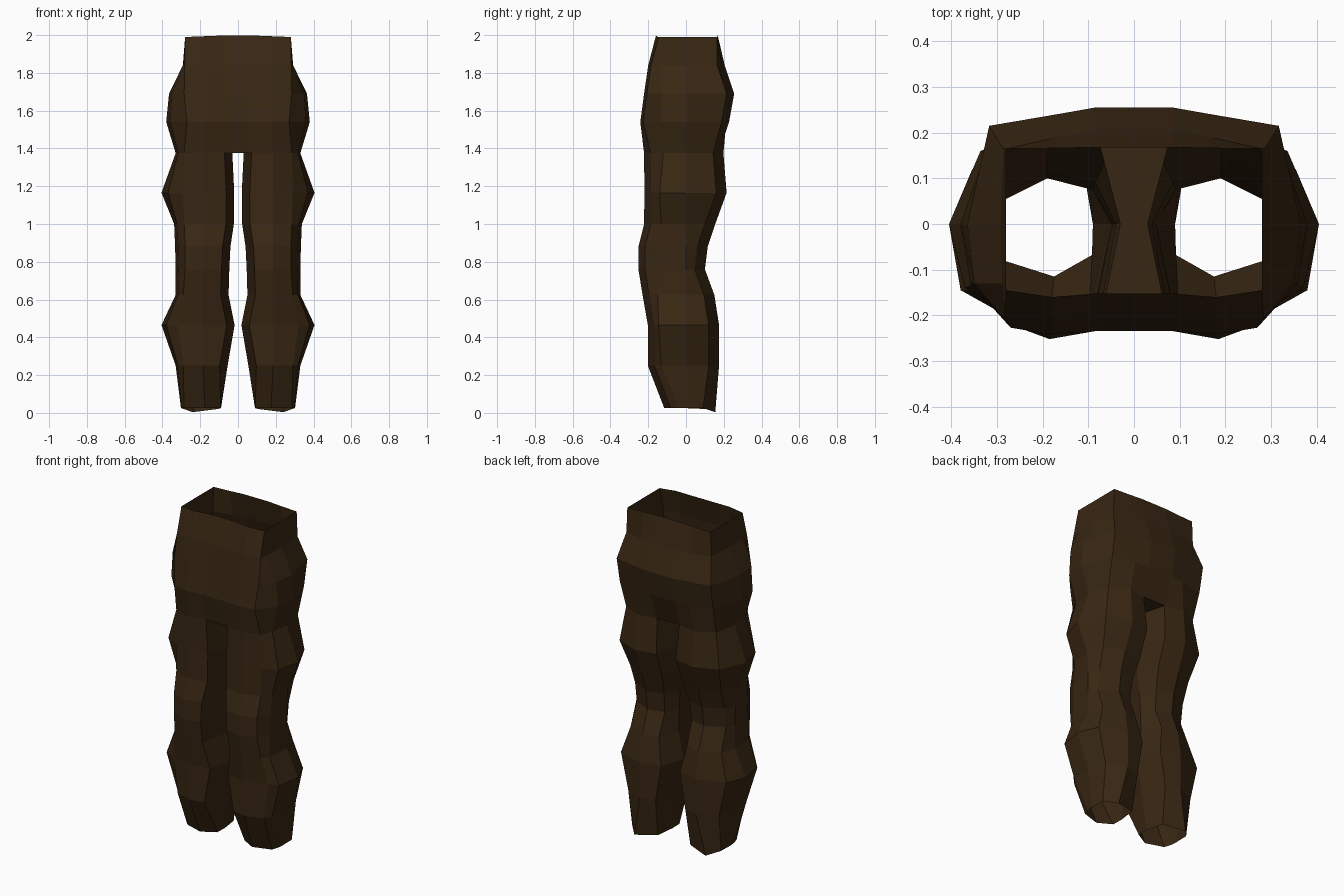
import bpy, bmesh

if "Cube" in bpy.data.objects:
    bpy.data.objects.remove(bpy.data.objects["Cube"])

cloth = bpy.data.materials.new("dark_brown_cloth")
cloth.diffuse_color = (0.040, 0.020, 0.0065, 1)
cloth.use_nodes = True
cloth.node_tree.nodes["Principled BSDF"].inputs["Base Color"].default_value = cloth.diffuse_color

# Levels: height, inner x, front corner x, outer x, front y, back y, side crease y
HIPS = [
    (1.99, 0.280, 0.280, -0.16, 0.168),
    (1.84, 0.282, 0.292, -0.20, 0.205),
    (1.69, 0.285, 0.365, -0.222, 0.255),
    (1.54, 0.270, 0.380, -0.242, 0.228),
]
LEGS = [
    (1.375, 0.030, 0.285, 0.330, -0.222, 0.198, -0.12),
    (1.165, 0.020, 0.290, 0.405, -0.220, 0.215, -0.14),
    (1.000, 0.022, 0.285, 0.338, -0.222, 0.155, -0.13),
    (0.880, 0.040, 0.280, 0.333, -0.252, 0.115, -0.14),
    (0.760, 0.046, 0.280, 0.330, -0.252, 0.100, -0.14),
    (0.625, 0.050, 0.290, 0.330, -0.230, 0.150, -0.15),
    (0.465, 0.018, 0.320, 0.405, -0.202, 0.175, -0.145),
    (0.250, 0.055, 0.290, 0.330, -0.202, 0.175, -0.13),
]
# Hem outline, from front inner round the outside to the inner side
HEM = [(0.092, -0.068, 0.025), (0.175, -0.115, 0.025), (0.285, -0.08, 0.025),
       (0.298, -0.04, 0.025), (0.302, 0.0, 0.025), (0.300, 0.09, 0.025),
       (0.240, 0.155, 0.004), (0.110, 0.115, 0.02), (0.090, 0.0, 0.025)]


def hip_half(z, xc, xo, yf, yb):
    """Eight points from front centre round one side to the back."""
    top = 0.008 if z > 1.9 else 0
    return [(0.08, yf + 0.008, z + top), (0.18, yf, z + top / 2), (xc, yf + 0.015, z),
            (0.2 * xc + 0.8 * xo, -0.13, z), (xo, 0, z),
            (0.6 * xc + 0.4 * xo, yb - (0.003 if top else 0.04), z),
            (0.17, yb - (0.002 if top else 0.015), z + top / 2), (0.085, yb, z + top)]


def leg_ring(z, xi, xc, xo, yf, yb, ys):
    """The same eight points plus one on the inner side of the leg."""
    return [(xi + 0.042, yf + 0.018, z), (0.185, yf, z), (xc, yf + 0.035, z),
            (0.3 * xc + 0.7 * xo, ys, z), (xo, 0, z),
            (0.6 * xc + 0.4 * xo, yb - 0.055, z),
            (0.19, yb, z), (xi + 0.045, yb - 0.025, z), (xi, 0, z)]


bm = bmesh.new()


def add(points, side):
    return [bm.verts.new((side * x, y, z)) for x, y, z in points]


def loft(a, b, count, closed):
    for i in range(count if closed else count - 1):
        j = (i + 1) % count
        bm.faces.new((a[i], a[j], b[j], b[i]))


# Both sides: hip shell running into a leg tube
columns = {}
for side in (-1, 1):
    hips = [add(hip_half(*row), side) for row in HIPS]
    legs = [add(leg_ring(*row), side) for row in LEGS] + [add(HEM, side)]
    for a, b in zip(hips, hips[1:] + legs[:1]):
        loft(a, b, 8, False)
    for a, b in zip(legs, legs[1:]):
        loft(a, b, 9, True)
    columns[side] = hips + legs[:1]

# Centre strips at front and back of the hips
left, right = columns[-1], columns[1]
for k in (0, 7):
    for i in range(len(left) - 1):
        bm.faces.new((left[i][k], right[i][k], right[i + 1][k], left[i + 1][k]))

# Crotch panel between the legs
l, r = left[-1], right[-1]
bm.faces.new((l[0], r[0], r[8], l[8]))
bm.faces.new((l[8], r[8], r[7], l[7]))

bmesh.ops.recalc_face_normals(bm, faces=bm.faces)
# Keep the open shell facing outward
bm.faces.ensure_lookup_table()
front = min(bm.faces, key=lambda f: f.calc_center_median().y)
if front.normal.y > 0:
    bmesh.ops.reverse_faces(bm, faces=bm.faces)

mesh = bpy.data.meshes.new("trousers")
bm.to_mesh(mesh)
bm.free()
mesh.materials.append(cloth)
trousers = bpy.data.objects.new("trousers", mesh)
bpy.context.collection.objects.link(trousers)
